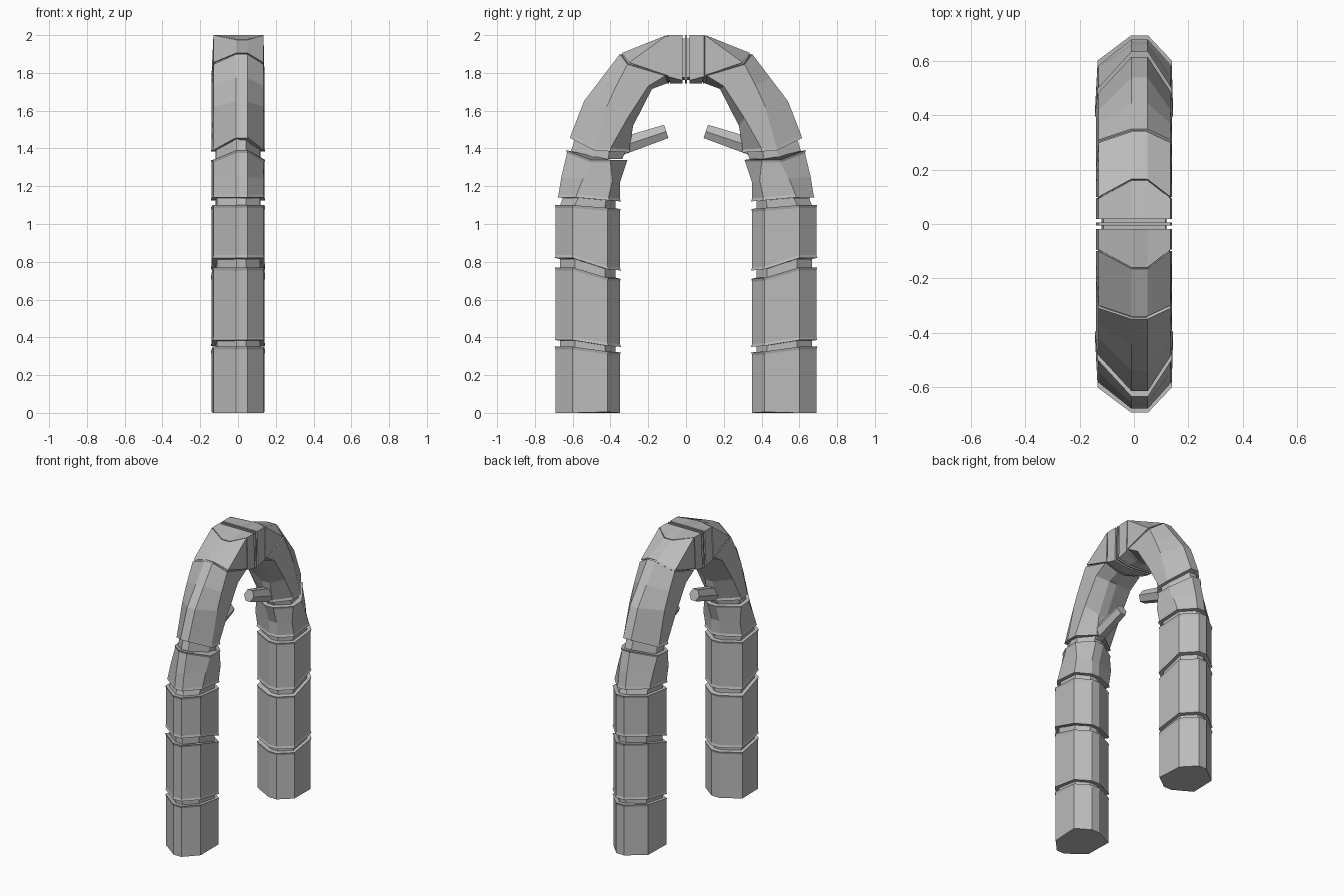
import bpy
import bmesh
from mathutils import Vector

cube = bpy.data.objects.get("Cube")
if cube:
    bpy.data.objects.remove(cube, do_unlink=True)

# One plain grey stone colour
stone = bpy.data.materials.new("grey stone")
stone.use_nodes = True
grey = (0.5, 0.5, 0.5, 1)
stone.diffuse_color = grey
stone.node_tree.nodes["Principled BSDF"].inputs["Base Color"].default_value = grey

# Cross-section: x position and which station point (outer, shoulder, haunch, inner) each corner uses
SECTION = [(-0.01, 0), (0.05, 0), (0.135, 1), (0.14, 2),
           (0.05, 3), (-0.01, 3), (-0.14, 2), (-0.13, 1)]


def ring(station, scale=1.0):
    """Eight corners around one station, scaled about its middle."""
    points = [Vector((0, y, z)) for y, z in station]
    centre = (points[0] + points[3]) / 2
    corners = []
    for x, index in SECTION:
        # Follow the sloped joint so that it keeps its tilt
        corner = centre + (points[index] - centre) * scale
        corner.x = x * scale
        corners.append(corner)
    return corners


def loft(name, rings):
    """Skin a row of rings, close both ends and mirror to the other side."""
    mesh = bpy.data.meshes.new(name)
    bm = bmesh.new()
    rows = [[bm.verts.new(co) for co in row] for row in rings]
    for low, high in zip(rows, rows[1:]):
        count = len(low)
        for i in range(count):
            j = (i + 1) % count
            bm.faces.new((low[i], low[j], high[j], high[i]))
    bm.faces.new(rows[0][::-1])
    bm.faces.new(rows[-1])
    bmesh.ops.recalc_face_normals(bm, faces=bm.faces[:])
    bm.to_mesh(mesh)
    bm.free()
    mesh.materials.append(stone)
    obj = bpy.data.objects.new(name, mesh)
    bpy.context.collection.objects.link(obj)
    mirror = obj.modifiers.new("mirror", "MIRROR")
    mirror.use_axis = (False, True, False)
    return obj


def leg(outer, inner):
    """Station on the straight leg, sloping from the outer to the inner height."""
    return [(0.69, outer), (0.6, outer), (0.415, inner + 0.005), (0.35, inner)]


def raised(station, dz):
    return [(y, z + dz) for y, z in station]


def block(name, stations, lip_low=True, lip_high=True):
    """Stone block with a thin flared lip at its jointed ends."""
    rings = [ring(s) for s in stations]
    if lip_low:
        rings[:1] = [ring(stations[0], 1.03), ring(raised(stations[0], 0.015))]
    if lip_high:
        rings[-1:] = [ring(raised(stations[-1], -0.015)), ring(stations[-1], 1.03)]
    loft(name, rings)


# Straight and bent leg blocks
foot = [leg(0, 0), leg(0.35, 0.32)]
lower = [leg(0.385, 0.35), leg(0.77, 0.71)]
middle = [leg(0.82, 0.755), leg(1.1, 1.08)]
shoulder = [
    [(0.675, 1.14), (0.58, 1.14), (0.41, 1.125), (0.35, 1.12)],
    [(0.66, 1.25), (0.545, 1.24), (0.39, 1.23), (0.35, 1.22)],
    [(0.63, 1.39), (0.5, 1.34), (0.4, 1.34), (0.315, 1.34)],
]
# Curved haunch up to the crown joint
haunch = [
    [(0.61, 1.455), (0.48, 1.39), (0.4, 1.385), (0.3, 1.38)],
    [(0.54, 1.65), (0.42, 1.62), (0.31, 1.56), (0.28, 1.52)],
    [(0.445, 1.775), (0.37, 1.73), (0.2, 1.73), (0.18, 1.715)],
    [(0.35, 1.9), (0.31, 1.845), (0.11, 1.785), (0.1, 1.745)],
]
# Crown wedge and flat top block
wedge = [
    [(0.34, 1.905), (0.3, 1.855), (0.108, 1.79), (0.098, 1.745)],
    [(0.165, 1.975), (0.1, 2.0), (0.1, 1.785), (0.09, 1.745)],
]
crown = [
    [(0.16, 1.977), (0.094, 2.0), (0.094, 1.78), (0.085, 1.745)],
    [(0.018, 2.0), (0.018, 2.0), (0.018, 1.76), (0.018, 1.745)],
]

block("foot_block", foot, lip_low=False)
block("lower_leg_block", lower)
block("middle_leg_block", middle)
block("shoulder_block", shoulder)
block("haunch_block", haunch, lip_high=False)
block("crown_wedge", wedge, False, False)
block("crown_block", crown, False, False)

# Recessed necks in the joints between blocks
parts = [foot, lower, middle, shoulder, haunch, wedge, crown]
for number, (below, above) in enumerate(zip(parts, parts[1:])):
    scale = 0.86 if number < 4 else 0.95
    loft(f"joint_neck_{number + 1}", [ring(below[-1], scale), ring(above[0], scale)])

# Recessed keystone seam with a thin rib in the middle
seam = crown[-1]
loft("keystone_seam", [ring(seam, 0.86), ring([(0, z) for y, z in seam], 0.86)])
rib = [[(y, z) for _, z in seam] for y in (0.005, 0)]
loft("keystone_rib", [ring(s) for s in rib])

# Short six-sided peg on the inside of each leg
start, end = Vector((0.01, 0.36, 1.405)), Vector((0.01, 0.105, 1.49))
side = Vector((1, 0, 0))
up = side.cross(end - start).normalized()
HEX = [(1, 0), (0.5, 1), (-0.5, 1), (-1, 0), (-0.5, -1), (0.5, -1)]
loft("inner_peg", [[c + side * a * w + up * b * w for a, b in HEX]
                   for c, w in ((start, 0.046), (end, 0.037))])
